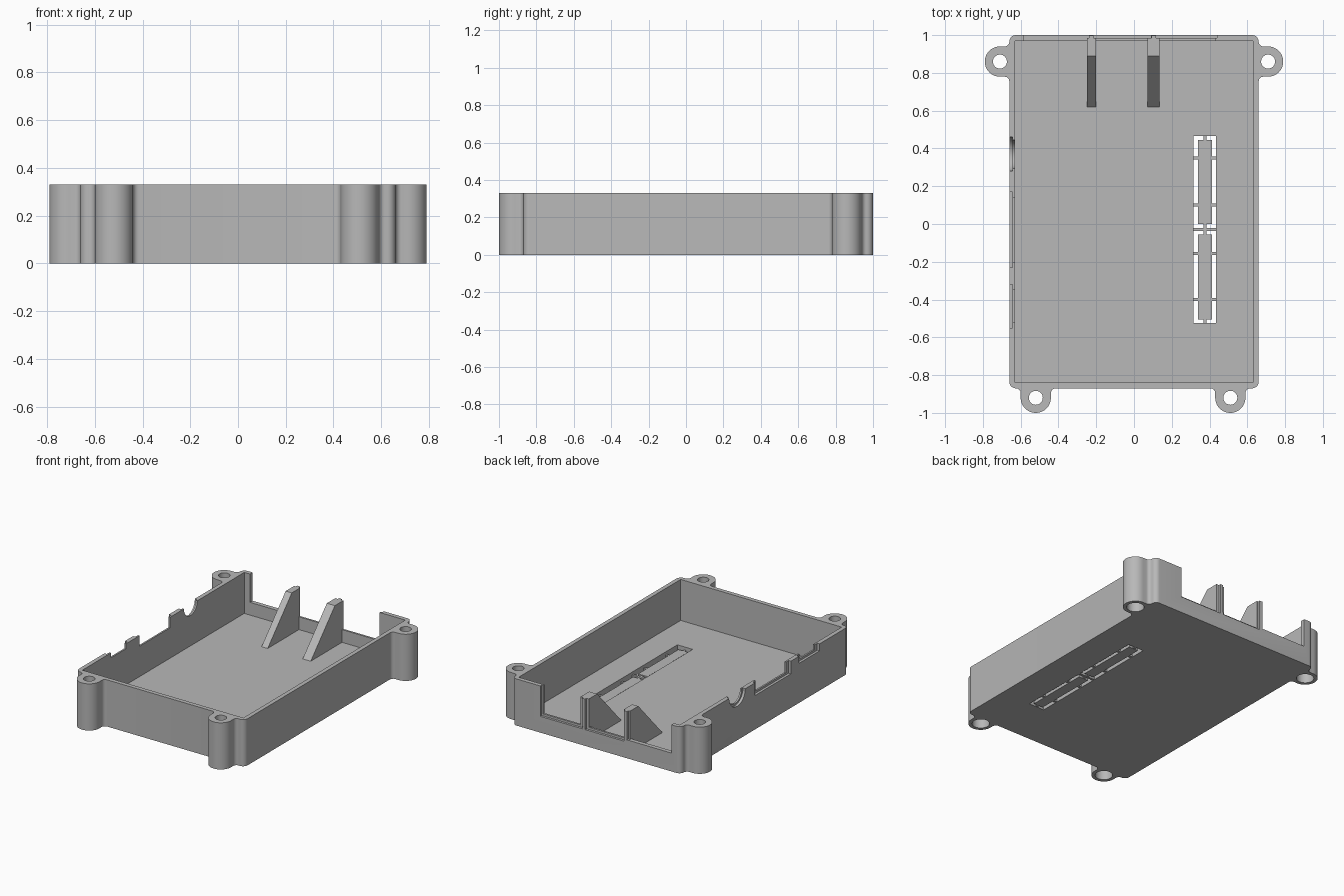
import bpy, bmesh
from math import pi, cos, sin
from mathutils import Vector, Matrix

if "Cube" in bpy.data.objects:
    bpy.data.objects.remove(bpy.data.objects["Cube"])

H, FLOOR, WALL = 0.33, 0.04, 0.03
X, Y0, Y1 = 0.66, -0.87, 1.0
SILL = 0.13

grey = bpy.data.materials.new("plain_grey")
grey.use_nodes = True
grey.diffuse_color = (0.48, 0.48, 0.48, 1)
grey.node_tree.nodes["Principled BSDF"].inputs["Base Color"].default_value = (0.48, 0.48, 0.48, 1)


def prism(name, points, direction):
    """Extrude a flat outline of 3D points along a direction."""
    bm = bmesh.new()
    face = bm.faces.new([bm.verts.new(p) for p in points])
    new = bmesh.ops.extrude_face_region(bm, geom=[face])["geom"]
    bmesh.ops.translate(bm, verts=[v for v in new if isinstance(v, bmesh.types.BMVert)],
                        vec=Vector(direction))
    bmesh.ops.recalc_face_normals(bm, faces=bm.faces)
    mesh = bpy.data.meshes.new(name)
    bm.to_mesh(mesh)
    bm.free()
    mesh.materials.append(grey)
    ob = bpy.data.objects.new(name, mesh)
    bpy.context.collection.objects.link(ob)
    return ob


def box(name, x0, x1, y0, y1, z0, z1):
    return prism(name, [(x0, y0, z0), (x1, y0, z0), (x1, y1, z0), (x0, y1, z0)], (0, 0, z1 - z0))


def arc(cx, cy, r, a0, a1, n):
    return [(cx + r * cos(a0 + (a1 - a0) * i / n), cy + r * sin(a0 + (a1 - a0) * i / n))
            for i in range(n + 1)]


def disc(name, x, y, r, z0, z1):
    pts = arc(x, y, r, 0, 2 * pi, 40)[:-1]
    return prism(name, [(u, v, z0) for u, v in pts], (0, 0, z1 - z0))


def combine(target, tool, operation="DIFFERENCE"):
    """Apply a boolean and discard its tool."""
    mod = target.modifiers.new("cut", "BOOLEAN")
    mod.operation, mod.object, mod.solver = operation, tool, "EXACT"
    bpy.context.view_layer.objects.active = target
    bpy.ops.object.modifier_apply(modifier=mod.name)
    bpy.data.objects.remove(tool)


# Rounded tray
R = 0.035
outline = []
for i, (cx, cy) in enumerate([(X - R, Y1 - R), (R - X, Y1 - R), (R - X, Y0 + R), (X - R, Y0 + R)]):
    outline += arc(cx, cy, R, i * pi / 2, (i + 1) * pi / 2, 8)
tray = prism("case_tray", [(u, v, 0) for u, v in outline], (0, 0, H))
combine(tray, box("cavity", WALL - X, X - WALL, Y0 + WALL, Y1 - WALL, FLOOR, 1))

# Screw lugs: rounded column blended into the wall by small fillets
LR, OFF, F = 0.08, 0.05, 0.025
half = arc(F, LR + F, F, pi, 1.5 * pi, 6) + arc(OFF, 0, LR, pi / 2, 0, 14)
profile = [(-0.01, LR + F)] + half + [(u, -v) for u, v in half[-2::-1]] + [(-0.01, -LR - F)]
lugs = [(X, 0.86, 0), (-X, 0.86, pi), (-0.52, Y0, -pi / 2), (0.51, Y0, -pi / 2)]
for x, y, angle in lugs:
    turn = Matrix.Translation((x, y, 0)) @ Matrix.Rotation(angle, 4, "Z")
    combine(tray, prism("lug", [turn @ Vector((u, v, 0)) for u, v in profile], (0, 0, H)), "UNION")
for x, y, angle in lugs:
    cx, cy = x + OFF * cos(angle), y + OFF * sin(angle)
    combine(tray, disc("screw_hole", cx, cy, 0.037, -0.1, 1))
    combine(tray, disc("counterbore", cx, cy, 0.056, -0.1, 0.1))

# Rear port opening, with a shallow outer rebate in the sill
combine(tray, box("rear_opening", -0.585, 0.43, Y1 - 0.05, Y1 + 0.1, SILL, 1))
for x0, x1 in [(-0.22, 0.09), (0.11, 0.44)]:
    combine(tray, box("rear_rebate", x0, x1, Y1 - 0.016, Y1 + 0.1, SILL - 0.015, 1))

# Right wall ports: two rectangular and one round, each with an outer recess
for y0, y1, depth in [(-0.23, 0.17, 0.09), (-0.55, -0.32, 0.05)]:
    combine(tray, box("port", -0.7, -0.6, y0 + 0.03, y1 - 0.03, H - depth + 0.015, 1))
    combine(tray, box("port_recess", -0.7, -0.642, y0, y1, H - depth, 1))
for r, x1 in [(0.075, -0.6), (0.09, -0.642)]:
    ring = arc(0.37, H, r, 0, 2 * pi, 40)[:-1]
    combine(tray, prism("round_port", [(-0.7, u, v) for u, v in ring], (x1 + 0.7, 0, 0)))

# Knock-out slot panel in the floor
VX0, VX1, VY0, VY1 = 0.315, 0.435, -0.525, 0.465
combine(tray, box("slot", VX0, VX1, VY0, VY1, -0.1, 0.1))
T, E = 0.02, 0.005
for name, y0, y1 in [("rear_knockout", 0.0, 0.445), ("front_knockout", -0.505, -0.055)]:
    box(name, VX0 + 0.025, VX1 - 0.022, y0, y1, 0, T)
for y in (0.35, 0.1, -0.028, -0.155, -0.4):
    box("cross_bridge", VX0 - E, VX1 + E, y - 0.008, y + 0.008, 0.001, T - 0.001)
for y0, y1 in [(0.44, VY1 + E), (-0.06, 0.005), (VY0 - E, -0.5)]:
    box("end_bridge", 0.367, 0.383, y0, y1, 0.002, T - 0.002)

# Rear support ribs with sloped fronts and a thin fin at the sill
for name, x0, x1 in [("left_rib", 0.072, 0.135), ("right_rib", -0.25, -0.202)]:
    side = [(0.62, FLOOR - 0.01), (0.62, FLOOR), (0.89, H), (Y1 - 0.016, H), (Y1 - 0.016, FLOOR - 0.01)]
    prism(name, [(x0, y, z) for y, z in side], (x1 - x0, 0, 0))
    mid = (x0 + x1) / 2
    box(name + "_fin", mid - 0.012, mid + 0.012, Y1 - 0.02, Y1 - 0.001, SILL - 0.03, H)

# Smooth the round surfaces and keep crisp edges
bpy.ops.object.select_all(action="DESELECT")
tray.select_set(True)
bpy.context.view_layer.objects.active = tray
bpy.ops.object.shade_smooth_by_angle(angle=pi / 6)
